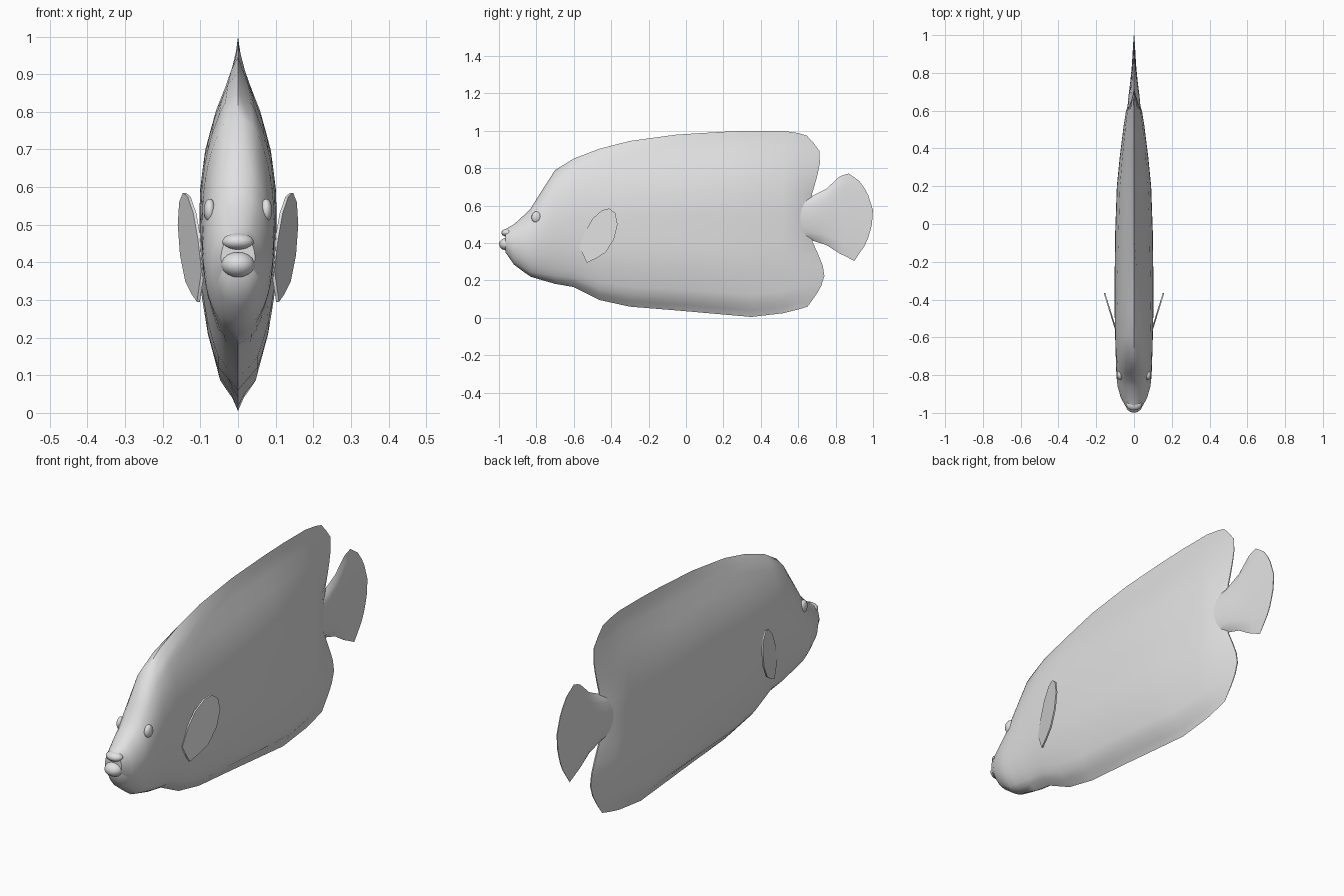
import bpy, bmesh, math
from mathutils import Vector

if "Cube" in bpy.data.objects:
    bpy.data.objects.remove(bpy.data.objects["Cube"])

grey = bpy.data.materials.new("light_grey")
grey.diffuse_color = (0.75, 0.75, 0.75, 1)
grey.use_nodes = True
grey.node_tree.nodes["Principled BSDF"].inputs["Base Color"].default_value = grey.diffuse_color


def interp(points, v):
    """Piecewise linear lookup in (key, value) pairs."""
    for (a, fa), (b, fb) in zip(points, points[1:]):
        if v <= b:
            return fa + (fb - fa) * max(0, (v - a) / (b - a))
    return points[-1][1]


def finish(name, bm, angle=50):
    bmesh.ops.recalc_face_normals(bm, faces=bm.faces)
    me = bpy.data.meshes.new(name)
    bm.to_mesh(me)
    bm.free()
    ob = bpy.data.objects.new(name, me)
    bpy.context.collection.objects.link(ob)
    me.materials.append(grey)
    bpy.ops.object.select_all(action='DESELECT')
    ob.select_set(True)
    bpy.context.view_layer.objects.active = ob
    bpy.ops.object.shade_smooth_by_angle(angle=math.radians(angle))
    return ob


def loft(name, stations, rim, profile, ts):
    """Skin upright rings (y, bottom, top, half width); rim bends the last one."""
    bm = bmesh.new()
    rings = []
    for i, (y, bot, top, w) in enumerate(stations):
        ring = []
        for side, params in ((1, ts), (-1, ts[-2:0:-1])):
            for t in params:
                z = bot + (top - bot) * t
                yy = interp(rim, z) if i == len(stations) - 1 else y
                ring.append(bm.verts.new((side * w * profile(t, y), yy, z)))
        rings.append(ring)
    n = len(rings[0])
    for a, b in zip(rings, rings[1:]):
        for i in range(n):
            j = (i + 1) % n
            bm.faces.new((a[i], a[j], b[j], b[i]))
    # close both ends with strips across the thickness
    for r in (rings[0], rings[-1]):
        for i in range(len(ts) - 1):
            f = [r[i], r[i + 1], r[-i - 1], r[-i % n]]
            bm.faces.new(list(dict.fromkeys(f)))
    return finish(name, bm)


def round_profile(t, y=0):
    return math.sqrt(max(0, 1 - (2 * t - 1) ** 2))


# Flank section: full sides narrowing to thin fins above and below
FLANK = [(0, 0), (.035, .2), (.07, .52), (.18, .8), (.3, .98), (.45, 1), (.6, .98),
         (.72, .82), (.84, .48), (.91, .2), (.96, .07), (1, 0)]


def body_profile(t, y):
    k = min(1, max(0, (y + .7) / .6))
    return (1 - k) * round_profile(t) + k * interp(FLANK, t)


# Body with dorsal and anal fins
body_ts = [0, .035, .07, .12, .18, .24, .3, .38, .46, .54, .6, .66, .72, .78, .84, .91, .96, 1]
loft("body", [
    (-.965, .35, .475, .045), (-.92, .285, .50, .07), (-.86, .24, .555, .087),
    (-.83, .22, .585, .091), (-.79, .208, .65, .094), (-.70, .182, .79, .097),
    (-.60, .165, .852, .10), (-.46, .095, .905, .103), (-.30, .06, .946, .103),
    (-.05, .04, .98, .10), (.20, .018, .995, .091), (.35, .005, 1, .076),
    (.52, .025, 1, .055), (.60, .045, .988, .042), (.65, .06, .975, .003)],
    [(.06, .65), (.13, .70), (.2, .74), (.25, .74), (.3, .725), (.41, .675), (.65, .67),
     (.75, .70), (.86, .722), (.905, .71), (.975, .645)],
    body_profile, body_ts)

# Tail stalk and fan
loft("tail_fin", [
    (.54, .43, .63, .042), (.67, .415, .65, .03), (.75, .39, .69, .02),
    (.82, .345, .755, .013), (.845, .333, .765, .011), (.9, .305, .772, .002)],
    [(.305, .9), (.4, .965), (.49, .993), (.575, 1), (.67, .97), (.73, .93), (.772, .87)],
    round_profile, [i / 12 for i in range(13)])


def ellipsoid(name, centre, radii):
    bm = bmesh.new()
    bmesh.ops.create_uvsphere(bm, u_segments=14, v_segments=9, radius=1)
    for v in bm.verts:
        v.co = Vector(centre) + Vector(r * c for r, c in zip(radii, v.co))
    return finish(name, bm, 60)


# Lips
ellipsoid("lower_lip", (0, -.957, .394), (.045, .043, .034))
ellipsoid("upper_lip", (0, -.955, .455), (.043, .032, .022))

# Side fins: leaf outline (y, z), flaring outward toward the back
LEAF = [(-.57, .378), (-.54, .46), (-.50, .53), (-.45, .575), (-.41, .585), (-.378, .56),
        (-.366, .50), (-.385, .42), (-.43, .35), (-.48, .318), (-.53, .295)]
for side, label in ((1, "right"), (-1, "left")):
    ellipsoid(label + "_eye", (side * .075, -.80, .538), (.016, .026, .031))
    bm = bmesh.new()
    layers = []
    for off in (-.004, .004):
        spread = [bm.verts.new((side * (.096 + .31 * (y + .56) + off), y, z)) for y, z in LEAF]
        layers.append(spread)
        bm.faces.new(spread)
    for i in range(len(LEAF)):
        j = (i + 1) % len(LEAF)
        bm.faces.new((layers[0][i], layers[0][j], layers[1][j], layers[1][i]))
    finish(label + "_side_fin", bm)
